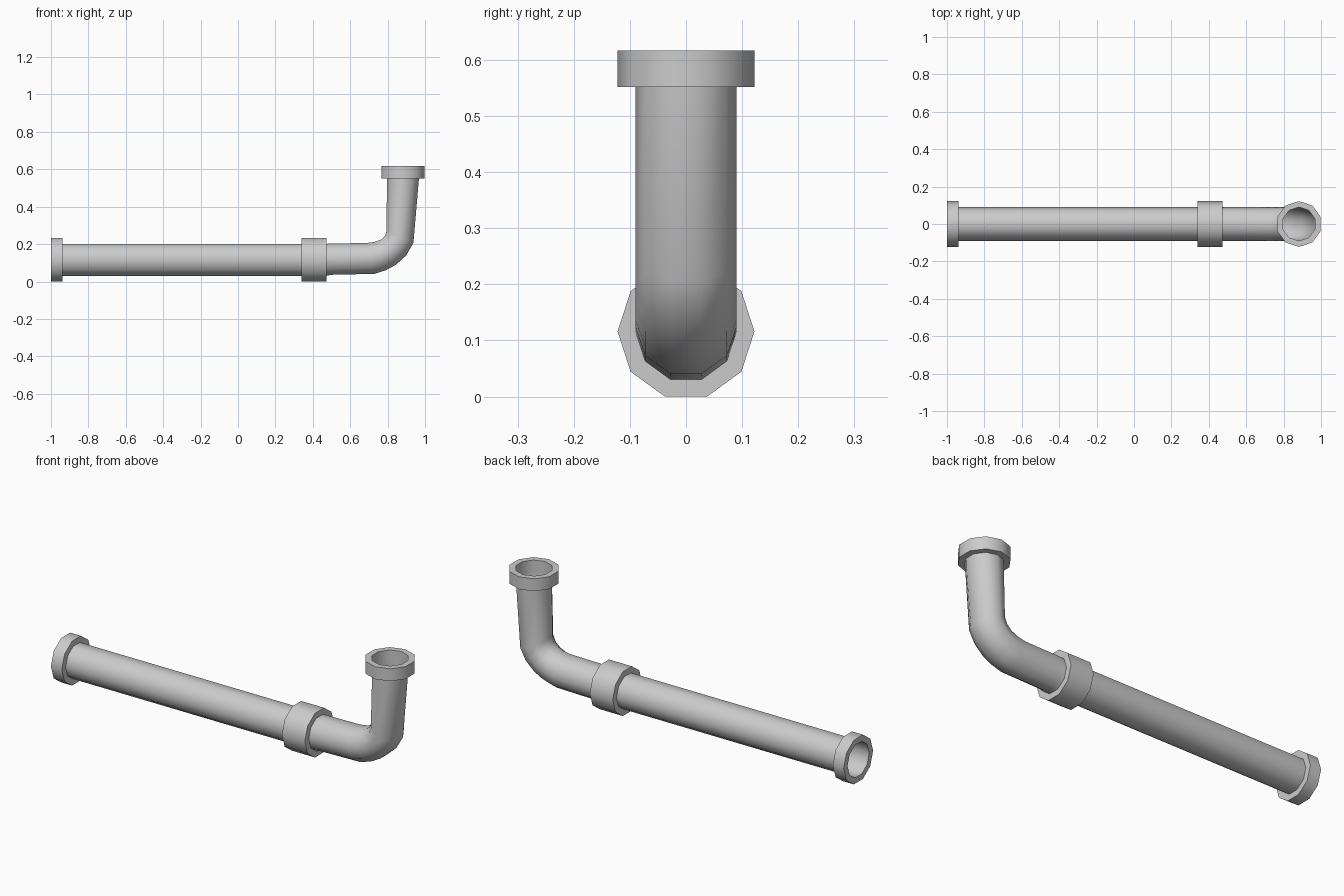
import bpy, bmesh, math
from mathutils import Vector

cube = bpy.data.objects.get("Cube")
if cube:
    bpy.data.objects.remove(cube)

SIDES = 10
APOTHEM = math.cos(math.pi / SIDES)   # flat-to-centre ratio of the section
PIPE_R, COLLAR_R = 0.09, 0.122
AXIS_Z = COLLAR_R * APOTHEM           # collars rest on the ground
ELBOW_X, TOP_Z = 0.882, 0.617

grey = bpy.data.materials.new("grey plastic")
grey.use_nodes = True
grey.diffuse_color = (0.6, 0.6, 0.6, 1)
grey.node_tree.nodes["Principled BSDF"].inputs["Base Color"].default_value = (0.6, 0.6, 0.6, 1)


def section(outer, inner, radius):
    """Ten-sided ring spanning two opposite flats given as (x, z) points."""
    a, b = Vector((outer[0], 0, outer[1])), Vector((inner[0], 0, inner[1]))
    mid, half = (a + b) / 2, (b - a) / 2
    ring = []
    for k in range(SIDES):
        t = 2 * math.pi * k / SIDES
        ring.append(mid + half * (math.sin(t) / APOTHEM) + Vector((0, radius * math.cos(t), 0)))
    return ring


def level_section(x, radius):
    h = radius * APOTHEM
    return section((x, AXIS_Z - h), (x, AXIS_Z + h), radius)


def upright_section(z, radius):
    h = radius * APOTHEM
    return section((ELBOW_X + h, z), (ELBOW_X - h, z), radius)


def loft(name, rings, closed=False):
    bm = bmesh.new()
    loops = [[bm.verts.new(p) for p in ring] for ring in rings]
    pairs = list(zip(loops, loops[1:]))
    if closed:
        pairs.append((loops[-1], loops[0]))
    for a, b in pairs:
        for i in range(SIDES):
            j = (i + 1) % SIDES
            bm.faces.new((a[i], a[j], b[j], b[i]))
    bmesh.ops.recalc_face_normals(bm, faces=bm.faces)
    mesh = bpy.data.meshes.new(name)
    bm.to_mesh(mesh)
    bm.free()
    mesh.materials.append(grey)
    obj = bpy.data.objects.new(name, mesh)
    bpy.context.collection.objects.link(obj)
    bpy.ops.object.select_all(action='DESELECT')
    obj.select_set(True)
    bpy.context.view_layer.objects.active = obj
    bpy.ops.object.shade_smooth_by_angle(angle=math.radians(45))
    return obj


def collar(name, make, start, end):
    """Hollow ring with a bore as wide as the pipe."""
    loft(name, [make(start, COLLAR_R), make(end, COLLAR_R),
                make(end, PIPE_R), make(start, PIPE_R)], closed=True)


# Collars at both ends and at the joint
collar("end_collar", level_section, -1.0, -0.937)
collar("joint_collar", level_section, 0.34, 0.473)
collar("top_collar", upright_section, 0.552, TOP_Z)

# Long straight pipe
loft("straight_pipe", [level_section(-0.937, PIPE_R), level_section(0.34, PIPE_R)])

# Elbow: (outer, inner) points around the bend
bend = [
    ((0.73, 0.041), (0.69, 0.206)),
    ((0.79, 0.06), (0.735, 0.213)),
    ((0.845, 0.09), (0.765, 0.225)),
    ((0.9, 0.14), (0.785, 0.243)),
    ((0.938, 0.207), (0.794, 0.27)),
]
rings = [level_section(0.473, PIPE_R), section((0.5, 0.036), (0.5, 0.203), PIPE_R)]
rings += [section(o, i, PIPE_R) for o, i in bend]
rings.append(upright_section(0.552, PIPE_R))
loft("elbow_pipe", rings)
